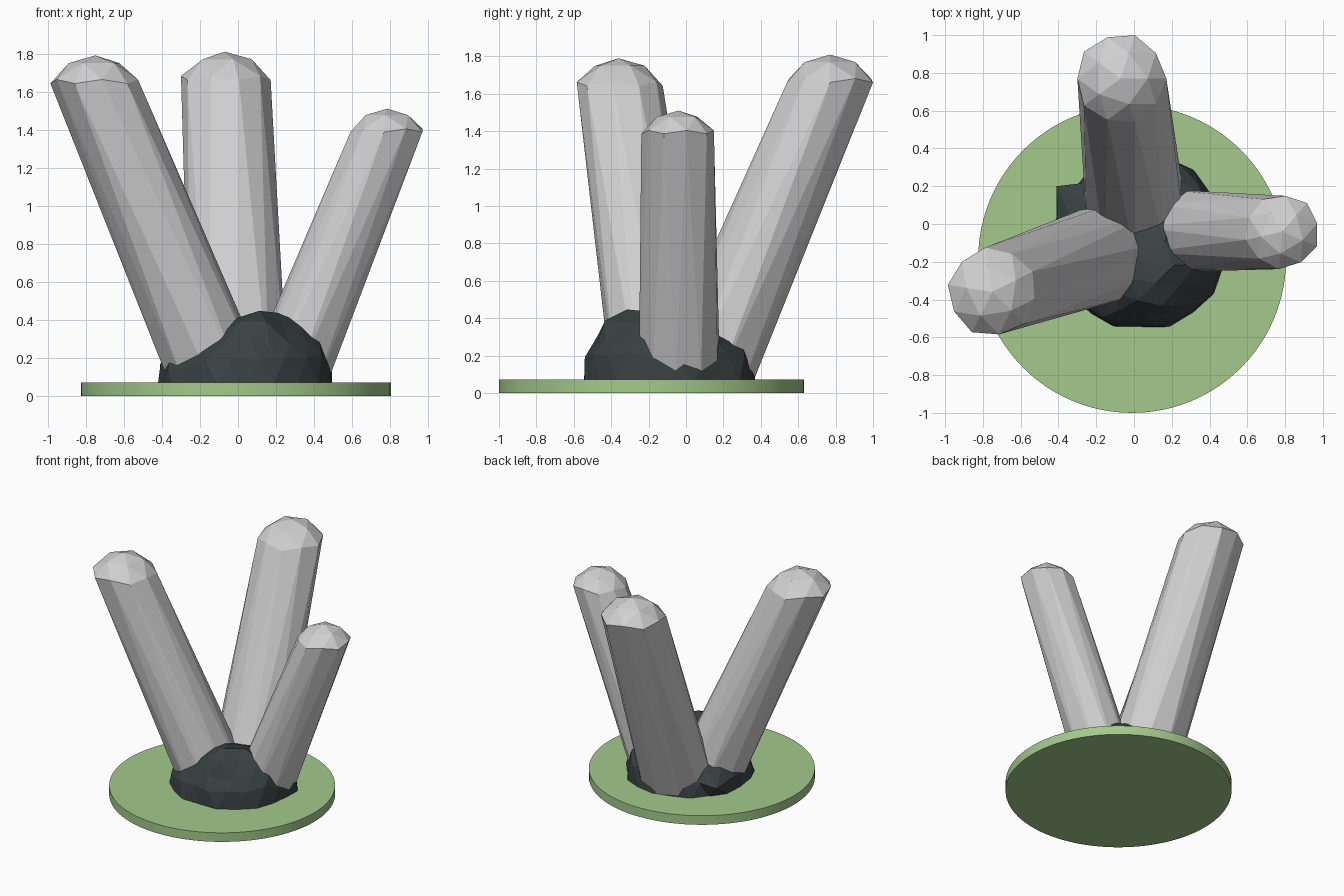
import bpy, bmesh, math, random
from mathutils import Vector, Matrix

random.seed(4)
cube = bpy.data.objects.get("Cube")
if cube:
    bpy.data.objects.remove(cube, do_unlink=True)


def material(name, rgb):
    m = bpy.data.materials.new(name)
    m.use_nodes = True
    m.diffuse_color = (*rgb, 1)
    bsdf = next(n for n in m.node_tree.nodes if n.type == 'BSDF_PRINCIPLED')
    bsdf.inputs["Base Color"].default_value = (*rgb, 1)
    return m


grey = material("pale_grey", (0.63, 0.63, 0.63))
green = material("soft_green", (0.37, 0.59, 0.26))
dark = material("dark_slate", (0.04, 0.053, 0.054))


def finish(bm, name, mat):
    bmesh.ops.recalc_face_normals(bm, faces=bm.faces)
    mesh = bpy.data.meshes.new(name)
    bm.to_mesh(mesh)
    bm.free()
    mesh.materials.append(mat)
    obj = bpy.data.objects.new(name, mesh)
    bpy.context.collection.objects.link(obj)
    return obj


def half_sphere(subdivisions, radius):
    # Upper half of a faceted ball, open at the equator
    bm = bmesh.new()
    bmesh.ops.create_icosphere(bm, subdivisions=subdivisions, radius=radius)
    low = [v for v in bm.verts if v.co.z < -0.01 * radius]
    bmesh.ops.delete(bm, geom=low, context='VERTS')
    return bm


def crystal(name, tip, foot, radius, turn):
    # Faceted dome whose equator is pulled down to the foot
    bm = half_sphere(2, radius)
    spin = Matrix.Rotation(math.radians(turn), 3, 'Z')
    centre = Vector(tip) - Vector((0, 0, radius))
    for v in bm.verts:
        v.co = spin @ v.co + (Vector(foot) if v.co.z < 0.1 * radius else centre)
    bmesh.ops.holes_fill(bm, edges=[e for e in bm.edges if e.is_boundary], sides=0)
    return finish(bm, name, grey)


# Crystals
crystal("right_crystal", (-0.75, -0.36, 1.79), (-0.09, -0.135, 0.05), 0.267, 27)
crystal("back_crystal", (-0.07, 0.77, 1.81), (0.005, 0.085, 0.05), 0.27, 0)
crystal("left_crystal", (0.785, -0.04, 1.51), (0.24, -0.035, 0.05), 0.223, 49)

# Rocky mound: squashed dome with lumps (x, y, height, spread)
lumps = [(0.1, -0.34, 0.13, 0.14), (0.35, -0.22, 0.09, 0.1),
         (0.28, 0.2, 0.07, 0.12), (-0.36, 0.18, 0.07, 0.08)]
bm = half_sphere(3, 1)
for v in bm.verts:
    rim = v.co.z < 0.05
    rough = 1 + random.uniform(-0.045, 0.03)
    x = 0.04 + 0.465 * v.co.x * rough
    y = -0.095 + 0.46 * v.co.y * rough
    z = 0.06
    if not rim:
        z += 0.3 * v.co.z ** 0.85 * rough + random.uniform(-0.015, 0.015)
        z += sum(h * math.exp(-((x - a) ** 2 + (y - b) ** 2) / (2 * s * s))
                 for a, b, h, s in lumps)
    v.co = (x, y, z)
spur = min(bm.verts, key=lambda v: (v.co - Vector((-0.36, 0.14, 0.15))).length)
spur.co = (-0.41, 0.2, 0.16)
bmesh.ops.holes_fill(bm, edges=[e for e in bm.edges if e.is_boundary], sides=0)
finish(bm, "rock_mound", dark)

# Round base plate
bpy.ops.mesh.primitive_cylinder_add(vertices=96, radius=0.815, depth=0.072,
                                    location=(-0.01, -0.185, 0.036))
plate = bpy.context.object
plate.name = "base_plate"
plate.data.materials.append(green)
bpy.ops.object.shade_smooth_by_angle(angle=math.radians(30))
